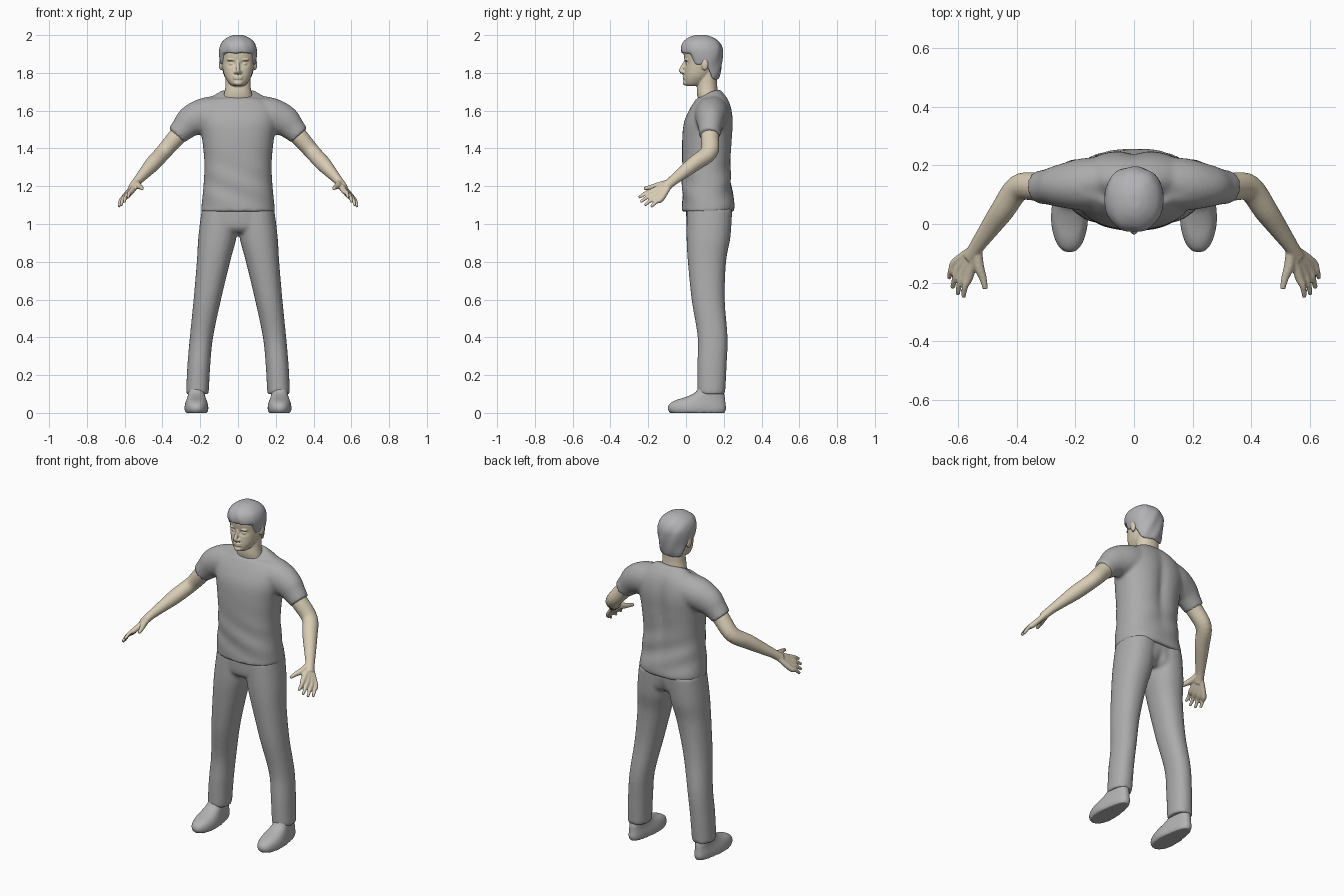
import bpy, bmesh, math
from mathutils import Vector, Matrix

default = bpy.data.objects.get("Cube")
if default:
    bpy.data.objects.remove(default)


def material(name, colour):
    mat = bpy.data.materials.new(name)
    mat.use_nodes = True
    mat.diffuse_color = (*colour, 1)
    mat.node_tree.nodes["Principled BSDF"].inputs["Base Color"].default_value = (*colour, 1)
    return mat


skin = material("skin", (0.69, 0.61, 0.46))
cloth = material("grey_cloth", (0.41, 0.41, 0.41))
hair_grey = material("hair_grey", (0.45, 0.45, 0.47))
shoe_grey = material("shoe_grey", (0.45, 0.45, 0.45))


def spline(rows, steps):
    """Smooth in-between rows through the given rows."""
    rows = [Vector(r) for r in rows]
    out = []
    for i in range(len(rows) - 1):
        a, b = rows[max(i - 1, 0)], rows[i]
        c, d = rows[i + 1], rows[min(i + 2, len(rows) - 1)]
        for k in range(steps):
            t = k / steps
            out.append(b + (c - a) * t / 2 + (a - b * 2.5 + c * 2 - d / 2) * t * t
                       + ((b - c) * 3 + d - a) * t ** 3 / 2)
    return out + [rows[-1]]


def skin_rings(bm, rings, power, sides=40):
    """Bridge rings given as (centre, u, v) and cap both ends."""
    loops = []
    for centre, u, v in rings:
        loop = []
        for k in range(sides):
            c, s = math.cos(math.tau * k / sides), math.sin(math.tau * k / sides)
            c, s = (math.copysign(abs(w) ** (2 / power), w) for w in (c, s))
            loop.append(bm.verts.new(centre + u * c + v * s))
        loops.append(loop)
    for low, high in zip(loops, loops[1:]):
        for k in range(sides):
            j = (k + 1) % sides
            bm.faces.new((low[k], low[j], high[j], high[k]))
    bm.faces.new(loops[0][::-1])
    bm.faces.new(loops[-1])


def stack(bm, rows, power=2.2, steps=6):
    """Level rings: (z, x_min, x_max, y_min, y_max)."""
    rings = []
    for z, x0, x1, y0, y1 in spline(rows, steps):
        rings.append((Vector(((x0 + x1) / 2, (y0 + y1) / 2, z)),
                      Vector(((x1 - x0) / 2, 0, 0)), Vector((0, (y1 - y0) / 2, 0))))
    skin_rings(bm, rings, power)


def body(bm, rows, power=2.2):
    """Symmetric level rings: (z, half_width, y_min, y_max)."""
    stack(bm, [(z, -w, w, y0, y1) for z, w, y0, y1 in rows], power)


def tube(bm, rows, side=1, steps=5):
    """Limb along a path: (x, y, z, radius, depth_radius)."""
    path = spline(rows, steps)
    points = [Vector((p[0] * side, p[1], p[2])) for p in path]
    rings = []
    for i, p in enumerate(points):
        along = (points[min(i + 1, len(points) - 1)] - points[max(i - 1, 0)]).normalized()
        u = Vector((0, 1, 0)).cross(along).normalized()
        rings.append((p, u * path[i][3], along.cross(u) * path[i][4]))
    skin_rings(bm, rings, 2, 20)


def blob(bm, centre, radii):
    bmesh.ops.create_uvsphere(bm, u_segments=20, v_segments=12, radius=1,
                              matrix=Matrix.Translation(centre) @ Matrix.Diagonal((*radii, 1)))


def finish(bm, name, mat, voxel, smooth=4, shape=None):
    """Reshape by rule, fuse the overlapping volumes and smooth them."""
    for v in bm.verts:
        if shape:
            shape(v.co)
    bmesh.ops.recalc_face_normals(bm, faces=bm.faces[:])
    mesh = bpy.data.meshes.new(name)
    bm.to_mesh(mesh)
    bm.free()
    mesh.materials.append(mat)
    mesh.shade_smooth()
    obj = bpy.data.objects.new(name, mesh)
    bpy.context.collection.objects.link(obj)
    remesh = obj.modifiers.new("fuse", 'REMESH')
    remesh.mode = 'VOXEL'
    remesh.voxel_size = voxel
    remesh.use_smooth_shade = True
    soften = obj.modifiers.new("soften", 'SMOOTH')
    soften.factor = 0.5
    soften.iterations = smooth


def bump(x, centre, width):
    return math.exp(-((x - centre) / width) ** 2)


def ramp(x, start, end):
    t = min(max((x - start) / (end - start), 0), 1)
    return t * t * (3 - 2 * t)


# Shirt: torso and short sleeves, with spine hollow, soft folds and neckline
def shirt_shape(co):
    if co.y > 0.15:
        co.y -= 0.018 * bump(co.x, 0, 0.035) * bump(co.z, 1.45, 0.2)
    co.y += 0.004 * math.sin(co.z * 45 + co.x * 20) * bump(co.z, 1.2, 0.12)
    co.z -= 0.03 * ramp(co.z, 1.66, 1.7) * ramp(co.y, 0.15, 0.09)


bm = bmesh.new()
body(bm, [(1.065, 0.195, -0.02, 0.255), (1.1, 0.193, -0.02, 0.258), (1.2, 0.183, -0.02, 0.243),
          (1.32, 0.178, -0.02, 0.24), (1.45, 0.19, -0.02, 0.248), (1.54, 0.205, -0.01, 0.252),
          (1.61, 0.2, 0.02, 0.243), (1.665, 0.15, 0.055, 0.222), (1.71, 0.085, 0.075, 0.185)], 2.4)
for side in (1, -1):
    tube(bm, [(0.06, 0.14, 1.59, 0.1, 0.09), (0.17, 0.135, 1.575, 0.095, 0.09),
              (0.245, 0.13, 1.545, 0.085, 0.075), (0.29, 0.127, 1.505, 0.067, 0.062),
              (0.325, 0.125, 1.468, 0.056, 0.056)], side)
finish(bm, "shirt", cloth, 0.01, 4, shirt_shape)


# Trousers: two legs fused to a pelvis, with a seat crease
def trouser_shape(co):
    if co.y > 0.15:
        co.y -= 0.02 * bump(co.x, 0, 0.03) * bump(co.z, 0.97, 0.06)


bm = bmesh.new()
body(bm, [(0.955, 0.12, 0.03, 0.21), (0.99, 0.19, 0.005, 0.235), (1.09, 0.187, 0, 0.24)])
for side in (1, -1):
    leg = [(0.1, 0.155, 0.275, 0.06, 0.207), (0.25, 0.147, 0.268, 0.06, 0.215),
           (0.4, 0.132, 0.255, 0.062, 0.22), (0.6, 0.09, 0.235, 0.03, 0.205),
           (0.8, 0.042, 0.218, 0.01, 0.212), (0.93, 0.008, 0.21, 0.003, 0.235),
           (1.08, -0.01, 0.192, 0.005, 0.245)]
    stack(bm, [(z, *sorted((a * side, b * side)), c, d) for z, a, b, c, d in leg])
finish(bm, "trousers", cloth, 0.01, 3, trouser_shape)

# Shoes: broad toe, narrower heel, ankle rising into the trouser leg
for side, label in ((1, "left"), (-1, "right")):
    def shoe_shape(co, side=side):
        middle = 0.22 * side
        co.x = middle + (co.x - middle) * (1 - 0.2 * ramp(co.y, 0, 0.15))

    bm = bmesh.new()
    sole = [(0, 0.06, -0.085, 0.205), (0.02, 0.065, -0.097, 0.212), (0.045, 0.063, -0.09, 0.21),
            (0.065, 0.058, -0.06, 0.208), (0.085, 0.054, 0, 0.206), (0.11, 0.052, 0.05, 0.2),
            (0.15, 0.048, 0.075, 0.195)]
    stack(bm, [(z, 0.22 * side - w, 0.22 * side + w, a, b) for z, w, a, b in sole], 2.3)
    finish(bm, label + "_shoe", shoe_grey, 0.007, 3, shoe_shape)

# Arms: bare arm, with each finger run from the wrist through its knuckle
for side, label in ((1, "left"), (-1, "right")):
    bm = bmesh.new()
    wrist = Vector((0.535, -0.075, 1.225))
    tube(bm, [(0.27, 0.125, 1.52, 0.05, 0.05), (0.33, 0.127, 1.455, 0.047, 0.048),
              (0.395, 0.122, 1.38, 0.042, 0.046), (0.45, 0.045, 1.32, 0.041, 0.041),
              (0.5, -0.025, 1.265, 0.031, 0.033), (*wrist, 0.024, 0.027),
              (0.56, -0.115, 1.19, 0.023, 0.026)], side)
    for i in range(4):
        t = i / 3
        knuckle = Vector((0.562, -0.175, 1.175)).lerp(Vector((0.607, -0.13, 1.135)), t)
        tip = Vector((0.582, -0.25, 1.14)).lerp(Vector((0.631, -0.185, 1.09)), t)
        tip += (tip - knuckle) * 0.22 * math.sin(math.pi * t)
        bend = knuckle.lerp(tip, 0.5) + Vector((0.004, 0, 0.006))
        tube(bm, [(*wrist, 0.014, 0.014), (*knuckle, 0.016, 0.016),
                  (*bend, 0.011, 0.011), (*tip, 0.008, 0.008)], side)
    tube(bm, [(*wrist, 0.016, 0.016), (0.53, -0.14, 1.205, 0.018, 0.018),
              (0.515, -0.185, 1.195, 0.013, 0.013), (0.507, -0.222, 1.187, 0.009, 0.009)], side)
    finish(bm, label + "_arm", skin, 0.005, 3)


# Head: neck, skull and jaw, with eye sockets pressed in
def face_shape(co):
    if co.y < 0.05:
        co.y += 0.013 * bump(abs(co.x), 0.034, 0.018) * bump(co.z, 1.85, 0.014)


bm = bmesh.new()
body(bm, [(1.64, 0.085, 0.07, 0.18), (1.69, 0.073, 0.058, 0.17), (1.74, 0.066, 0.06, 0.165),
          (1.82, 0.066, 0.07, 0.165)])
body(bm, [(1.73, 0.028, 0.005, 0.06), (1.745, 0.047, -0.007, 0.1), (1.78, 0.069, -0.01, 0.135),
          (1.82, 0.081, -0.008, 0.16), (1.86, 0.087, -0.008, 0.175), (1.91, 0.09, -0.012, 0.18),
          (1.95, 0.08, 0.005, 0.165), (1.98, 0.04, 0.04, 0.12)])
for v in bm.verts:
    face_shape(v.co)
tube(bm, [(0, 0, 1.858, 0.008, 0.012), (0, -0.014, 1.835, 0.009, 0.012),
          (0, -0.024, 1.812, 0.012, 0.013), (0, -0.012, 1.8, 0.012, 0.01)])
blob(bm, (0, -0.003, 1.747), (0.024, 0.014, 0.014))
for z in (1.771, 1.782):
    blob(bm, (0, -0.009, z), (0.026, 0.009, 0.006))
for side in (1, -1):
    blob(bm, (0.014 * side, -0.014, 1.804), (0.008, 0.012, 0.007))
    blob(bm, (0.034 * side, 0.012, 1.848), (0.015, 0.014, 0.009))
    blob(bm, (0.036 * side, 0.003, 1.868), (0.022, 0.013, 0.006))
    blob(bm, (0.09 * side, 0.1, 1.845), (0.011, 0.019, 0.032))
finish(bm, "head", skin, 0.0045, 2)


# Hair: cap trimmed along a hairline of fringe, sideburn and nape
def hair_shape(co):
    wave = 0.003 * math.sin(co.x * 90 + co.z * 40)
    line = 1.905 + wave - 0.06 * ramp(co.y, 0.02, 0.055) - 0.08 * ramp(co.y, 0.11, 0.14)
    co.z = max(co.z, line)
    co.y += wave * 0.7


bm = bmesh.new()
body(bm, [(1.755, 0.063, 0.09, 0.165), (1.79, 0.08, 0.05, 0.18), (1.84, 0.092, 0, 0.19),
          (1.89, 0.1, -0.02, 0.195), (1.93, 0.099, -0.027, 0.193), (1.965, 0.084, -0.014, 0.175),
          (1.99, 0.052, 0.02, 0.14), (2.001, 0.02, 0.055, 0.105)])
finish(bm, "hair", hair_grey, 0.006, 2, hair_shape)
